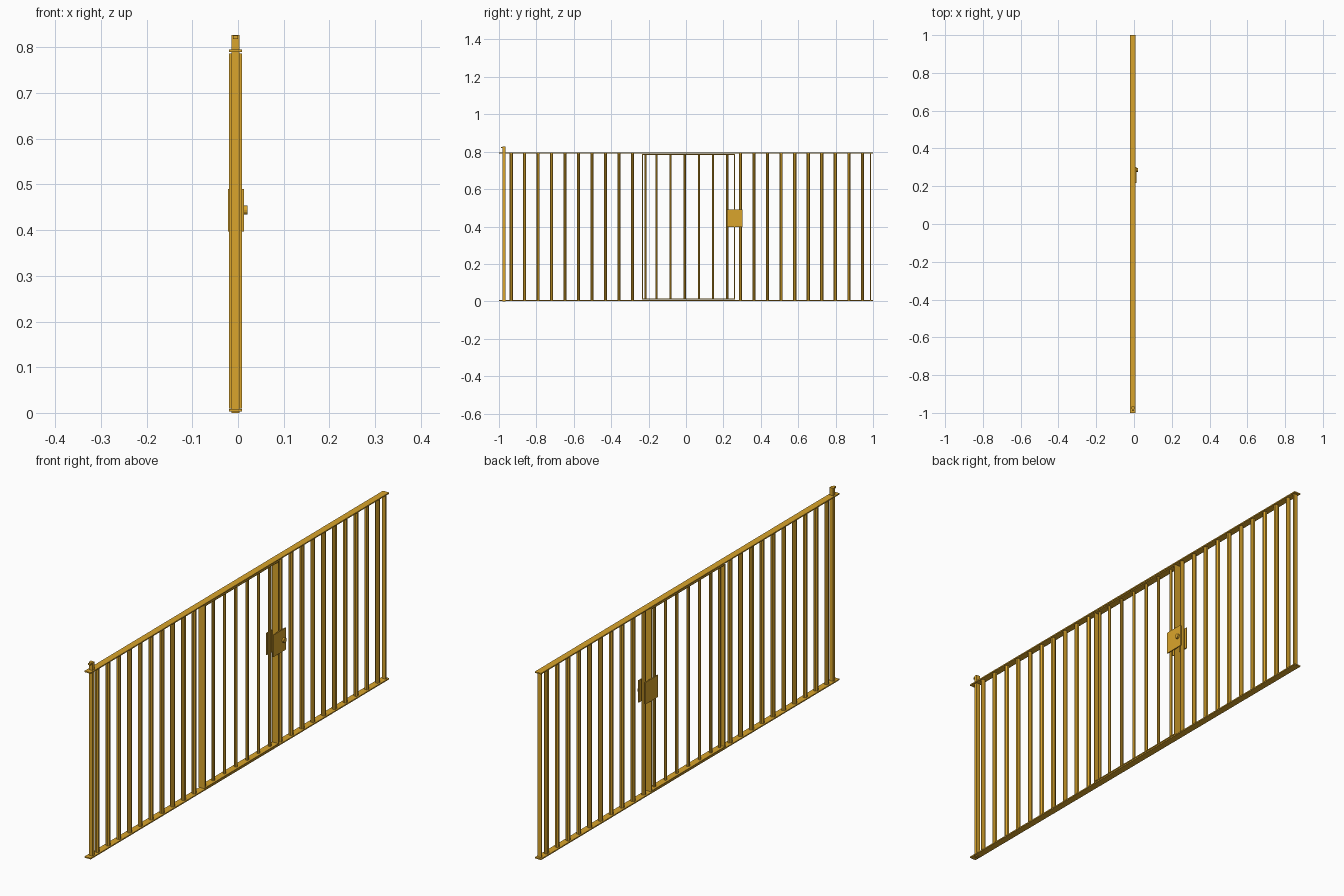
import bpy, bmesh, math
from mathutils import Matrix, Vector

if "Cube" in bpy.data.objects:
    bpy.data.objects.remove(bpy.data.objects["Cube"])

gold = bpy.data.materials.new("gold")
gold.diffuse_color = (0.70, 0.376, 0.025, 1)
gold.use_nodes = True
gold.node_tree.nodes["Principled BSDF"].inputs["Base Color"].default_value = gold.diffuse_color

CX = -0.0055  # centre plane of the fence


def finish(name, bm):
    me = bpy.data.meshes.new(name)
    bm.to_mesh(me)
    bm.free()
    me.materials.append(gold)
    ob = bpy.data.objects.new(name, me)
    bpy.context.collection.objects.link(ob)
    return ob


def box(name, x0, x1, y0, y1, z0, z1):
    bm = bmesh.new()
    c = Vector(((x0 + x1) / 2, (y0 + y1) / 2, (z0 + z1) / 2))
    bmesh.ops.create_cube(bm, size=1, matrix=Matrix.Translation(c)
                          @ Matrix.Diagonal((x1 - x0, y1 - y0, z1 - z0, 1)))
    return finish(name, bm)


def bars(name, y_first, step, count, r, z0, z1):
    bm = bmesh.new()
    for i in range(count):
        bmesh.ops.create_cone(
            bm, cap_ends=True, segments=8, radius1=r, radius2=r, depth=z1 - z0,
            matrix=Matrix.Translation((CX, y_first + i * step, (z0 + z1) / 2))
            @ Matrix.Rotation(math.pi / 8, 4, 'Z'))
    return finish(name, bm)


XL, XR = CX - 0.0145, CX + 0.0145

# long flat rails
box("bottom_rail", XL, XR, -1, 1, 0.003, 0.008)
box("top_rail", XL, XR, -1, 1, 0.790, 0.795)

# fixed bars on both sides of the gate
bars("left_panel_bars", -0.935, 0.0721, 10, 0.0095, 0.006, 0.792)
bars("right_panel_bars", 0.291, 0.0725, 10, 0.0095, 0.006, 0.792)

# end strip and hinge post with its small cap
box("end_strip", CX - 0.009, CX + 0.009, 0.984, 0.990, 0.006, 0.792)
box("hinge_post", CX - 0.0085, CX + 0.0085, -0.980, -0.966, 0.0, 0.827)
box("hinge_post_cap", CX - 0.005, CX + 0.005, -0.990, -0.978, 0.819, 0.826)

# gate frame and thinner bars
box("gate_frame_left", XL, XR, -0.235, -0.231, 0.010, 0.787)
box("gate_frame_right", XL, XR, 0.257, 0.261, 0.010, 0.787)
box("gate_frame_bottom", XL, XR, -0.235, 0.261, 0.010, 0.014)
box("gate_frame_top", XL, XR, -0.235, 0.261, 0.783, 0.787)
bars("gate_bars", -0.158, 0.0757, 6, 0.0065, 0.012, 0.785)
bars("gate_hinge_bar", -0.216, 0, 1, 0.0065, 0.012, 0.785)

# lock plates clasping the gate edge, and the knob
box("lock_plate_front", 0.009, 0.0135, 0.218, 0.302, 0.397, 0.490)
box("lock_plate_back", -0.0215, -0.017, 0.218, 0.302, 0.397, 0.490)
bm = bmesh.new()
bmesh.ops.create_cone(bm, cap_ends=True, segments=16, radius1=0.010, radius2=0.010,
                      depth=0.010, matrix=Matrix.Translation((0.016, 0.286, 0.444))
                      @ Matrix.Rotation(math.pi / 2, 4, 'Y'))
finish("lock_knob", bm)
